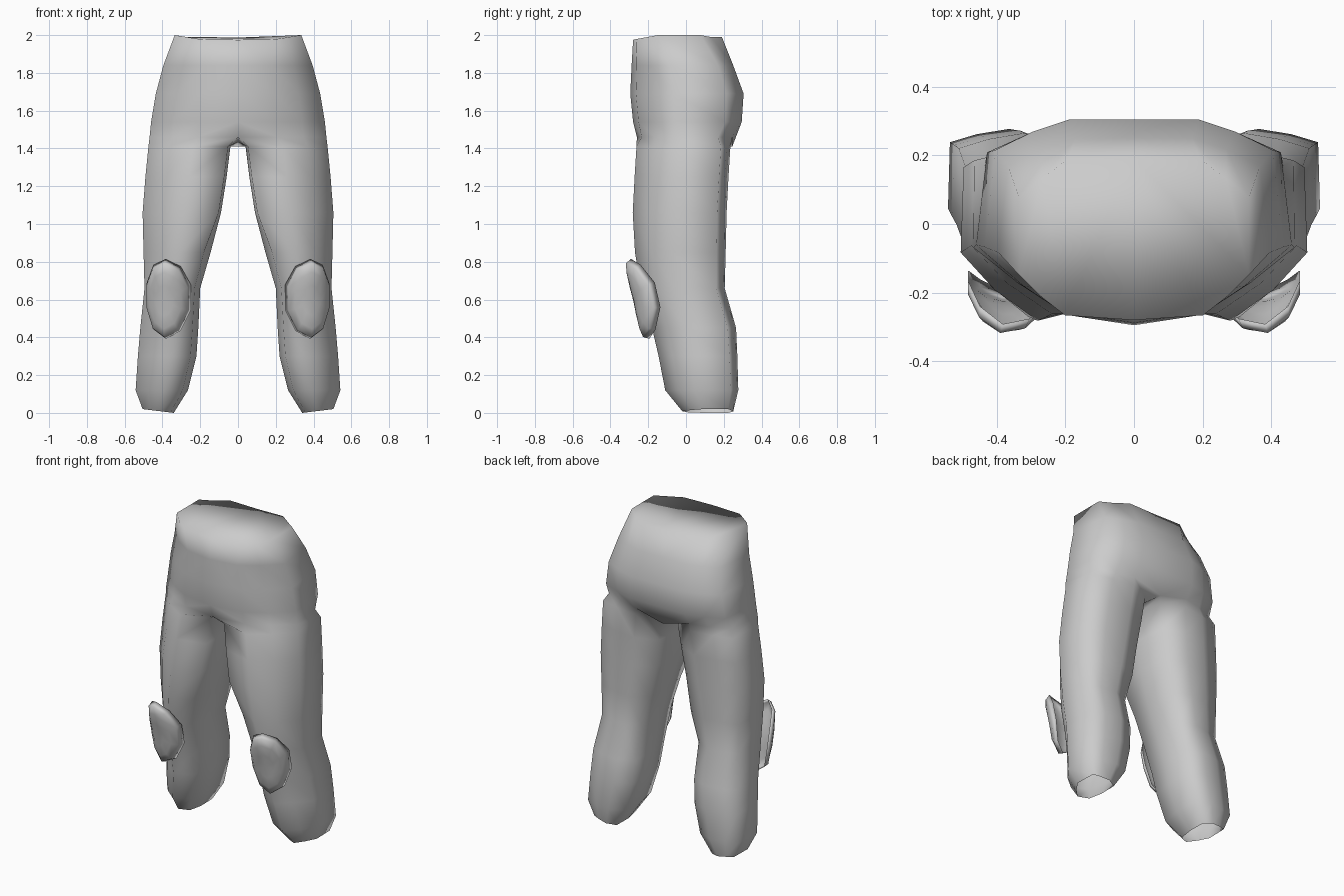
import bpy, bmesh, math
from mathutils import Matrix, Vector

cube = bpy.data.objects.get("Cube")
if cube:
    bpy.data.objects.remove(cube)

grey = bpy.data.materials.new("cloth_grey")
grey.use_nodes = True
colour = (0.6, 0.6, 0.6, 1)
grey.diffuse_color = colour
grey.node_tree.nodes["Principled BSDF"].inputs["Base Color"].default_value = colour

# Cross-sections as fractions of width (inner to outer) and depth (front to back);
# the first and the last two points lie on the inner side
WAIST = [(0, 0), (.6, .03), (.8, .14), (1, .28), (1, .76), (.8, .88), (.57, 1), (0, 1), (0, .5)]
HIP = [(0, 0), (.45, .05), (.74, .19), (1, .38), (.93, .85), (.68, .94), (.43, 1), (0, 1), (0, .5)]
THIGH = [(.03, .09), (.46, 0), (.76, .18), (1, .4), (.98, .9), (.7, .96), (.36, 1), (.04, .87), (0, .47)]
SHIN = [(.1, .13), (.46, 0), (.76, .18), (1, .4), (.98, .9), (.7, .96), (.36, 1), (.01, .9), (0, .47)]

# height, inner x, outer x, front y, back y
HIP_ROWS = [(2.0, 0, .335, -.28, .19), (1.84, 0, .395, -.288, .25), (1.69, 0, .435, -.295, .305),
            (1.54, 0, .46, -.28, .295), (1.46, 0, .468, -.26, .245)]
THIGH_ROWS = [(1.41, .04, .474, -.262, .235), (1.25, .06, .49, -.272, .225), (1.06, .09, .505, -.282, .215)]
SHIN_ROWS = [(.85, .145, .5, -.27, .21), (.66, .2, .495, -.24, .205), (.45, .21, .517, -.18, .265),
             (.3, .22, .53, -.145, .272), (.12, .265, .542, -.11, .277), (.02, .34, .505, -.02, .25)]


def finish(bm, name):
    """Turn one half into a mirrored, smooth object."""
    bmesh.ops.recalc_face_normals(bm, faces=bm.faces)
    for f in bm.faces:
        f.smooth = True
    mesh = bpy.data.meshes.new(name)
    bm.to_mesh(mesh)
    bm.free()
    mesh.materials.append(grey)
    obj = bpy.data.objects.new(name, mesh)
    bpy.context.collection.objects.link(obj)
    mirror = obj.modifiers.new("Mirror", 'MIRROR')
    mirror.use_mirror_merge = True
    mirror.merge_threshold = 0.001


# Trousers: one half lofted from waist to open hem, split along the middle above the crotch
bm = bmesh.new()
rings = []
rows = HIP_ROWS + THIGH_ROWS + SHIN_ROWS
sections = ([WAIST] + [HIP] * (len(HIP_ROWS) - 1) + [THIGH] * len(THIGH_ROWS) + [SHIN] * len(SHIN_ROWS))
crotch = len(HIP_ROWS) - 1
for i, ((z, xi, xo, yf, yb), section) in enumerate(zip(rows, sections)):
    ring = []
    for u, v in section:
        h = z
        if i == 0 and u < 1:                # waist dips at front and back
            h -= .025 - .012 * v - .005 * u
        elif i == crotch and u == 0:        # crotch runs lower towards the back
            h -= .05 * v
        elif i == len(rows) - 1:            # hem is lowest on the inner side
            h += .02 * u - .02
        ring.append(bm.verts.new((xi + u * (xo - xi), yf + v * (yb - yf), h)))
    rings.append(ring)

count = len(HIP)
for i, (upper, lower) in enumerate(zip(rings, rings[1:])):
    for k in range(count - 2 if i < crotch else count):
        n = (k + 1) % count
        bm.faces.new((upper[k], upper[n], lower[n], lower[k]))
bm.faces.new(rings[0][:-1])
bmesh.ops.delete(bm, geom=[v for v in bm.verts if not v.link_faces], context='VERTS')
finish(bm, "trousers")

# Knee pads: hollow curved shells facing forward and outward, leaning with the shin
bm = bmesh.new()
bmesh.ops.create_uvsphere(bm, u_segments=10, v_segments=8, radius=1)
for v in bm.verts:
    x, y, z = v.co
    depth = .11 * z if z > 0 else -.07 * z
    v.co = Vector((x * .127, -depth - .075 * y * y, y * .217))
place = (Matrix.Translation((.364, -.172, .62)) @ Matrix.Rotation(math.radians(13), 4, 'X')
         @ Matrix.Rotation(math.radians(14), 4, 'Z'))
bmesh.ops.transform(bm, matrix=place, verts=bm.verts)
finish(bm, "knee_pads")
